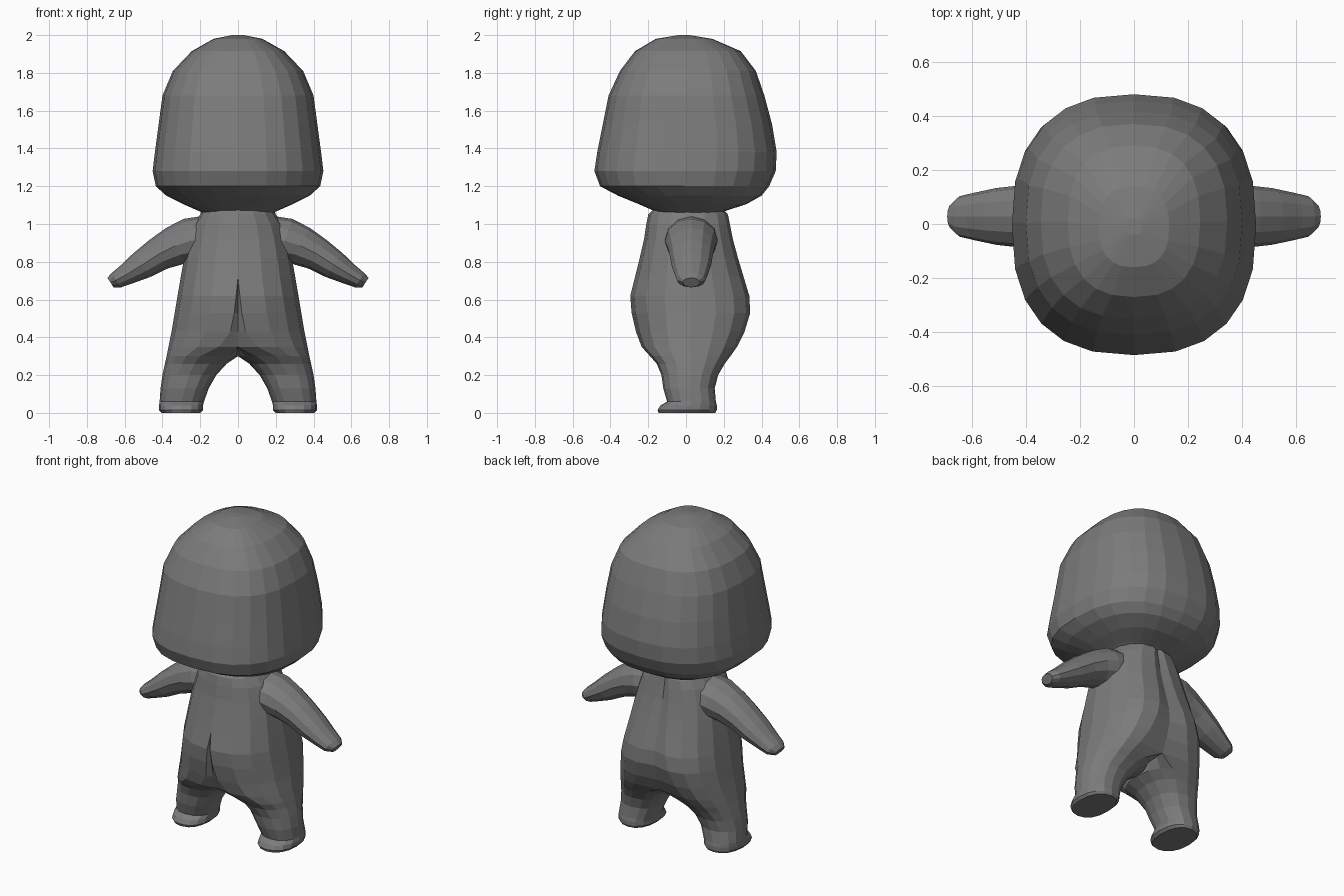
import bpy, bmesh, math
from mathutils import Vector

grey = bpy.data.materials.new("dark_grey")
grey.diffuse_color = (0.2, 0.2, 0.2, 1)


def spow(v, e):
    return math.copysign(abs(v) ** e, v) if abs(v) > 1e-6 else 0.0


def loft(name, rings, mirror=False):
    """Skin a stack of equal-length closed rings, capping both ends."""
    bm = bmesh.new()
    rows = [[bm.verts.new(p) for p in r] for r in rings]
    n = len(rows[0])
    for a, b in zip(rows, rows[1:]):
        for i in range(n):
            j = (i + 1) % n
            bm.faces.new((a[i], a[j], b[j], b[i]))
    bm.faces.new(rows[0][::-1])
    bm.faces.new(rows[-1])
    # open the faces lying on the mirror plane
    inner = [f for f in bm.faces if all(abs(v.co.x) < 1e-5 for v in f.verts)]
    bmesh.ops.delete(bm, geom=inner, context='FACES')
    bmesh.ops.remove_doubles(bm, verts=bm.verts, dist=0.0005)
    bmesh.ops.recalc_face_normals(bm, faces=bm.faces)
    me = bpy.data.meshes.new(name)
    bm.to_mesh(me)
    bm.free()
    me.materials.append(grey)
    ob = bpy.data.objects.new(name, me)
    bpy.context.collection.objects.link(ob)
    if mirror:
        m = ob.modifiers.new("mirror", 'MIRROR')
        m.use_clip = True
        m.merge_threshold = 0.001
    return ob


# Head: rounded-square rings (z, half width, front y, back y)
head = [
    (1.05, 0.17, -0.15, 0.17), (1.07, 0.21, -0.17, 0.21), (1.105, 0.29, -0.25, 0.32),
    (1.15, 0.38, -0.36, 0.40), (1.20, 0.435, -0.455, 0.44), (1.28, 0.452, -0.485, 0.475),
    (1.38, 0.44, -0.47, 0.48), (1.53, 0.42, -0.44, 0.455), (1.68, 0.40, -0.41, 0.415),
    (1.81, 0.345, -0.35, 0.37), (1.915, 0.245, -0.27, 0.29), (1.98, 0.13, -0.16, 0.14),
    (2.0, 0.03, -0.04, 0.02),
]


def head_ring(z, w, f, b, n=24):
    out = []
    for i in range(n):
        t = 2 * math.pi * i / n
        x, y = spow(math.cos(t), 0.8), spow(math.sin(t), 0.8)
        out.append((w * x, (f + b) / 2 + (b - f) / 2 * y, z))
    return out


loft("head", [head_ring(*r) for r in head])

# Half body from sole to neck:
# (z, outer x, inner x, crest x front, crest x back, front y, back y, inner roundness)
body = [
    (0.00, 0.405, 0.20, 0.30, 0.30, -0.145, 0.155, 0.8),
    (0.015, 0.418, 0.185, 0.30, 0.30, -0.15, 0.163, 0.8),
    (0.04, 0.418, 0.185, 0.30, 0.30, -0.135, 0.163, 0.8),
    (0.06, 0.415, 0.18, 0.30, 0.30, -0.10, 0.158, 0.8),
    (0.13, 0.41, 0.155, 0.28, 0.28, -0.12, 0.152, 0.8),
    (0.20, 0.40, 0.115, 0.26, 0.26, -0.13, 0.17, 0.8),
    (0.26, 0.387, 0.06, 0.23, 0.23, -0.155, 0.205, 0.8),
    (0.30, 0.378, 0.0, 0.20, 0.21, -0.19, 0.235, 0.7),
    (0.35, 0.368, 0.0, 0.10, 0.18, -0.235, 0.27, 0.0),
    (0.43, 0.352, 0.0, 0.04, 0.14, -0.265, 0.31, 0.0),
    (0.53, 0.335, 0.0, 0.02, 0.11, -0.288, 0.34, 0.0),
    (0.62, 0.32, 0.0, 0.01, 0.09, -0.295, 0.335, 0.0),
    (0.72, 0.303, 0.0, 0.0, 0.07, -0.27, 0.305, 0.0),
    (0.82, 0.285, 0.0, 0.0, 0.06, -0.245, 0.275, 0.0),
    (0.92, 0.262, 0.0, 0.0, 0.05, -0.222, 0.248, 0.0),
    (1.00, 0.235, 0.0, 0.0, 0.04, -0.21, 0.232, 0.0),
    (1.05, 0.20, 0.0, 0.0, 0.03, -0.20, 0.222, 0.0),
    (1.10, 0.18, 0.0, 0.0, 0.02, -0.15, 0.18, 0.0),
]


def body_ring(z, xo, xi, cf, cb, f, b, p, n=16):
    out = []
    for i in range(n):
        t = -math.pi / 2 + 2 * math.pi * i / n
        c, s = math.cos(t), math.sin(t)
        crest = cf if s < -1e-6 else cb
        mid = (f + b) / 2
        y = mid + (b - f) / 2 * spow(s, 0.9)
        if i <= n // 2:
            x = crest + (xo - crest) * spow(c, 0.9)
        else:
            x = crest + (xi - crest) * abs(c) ** p
        out.append((x, y, z))
    return out


loft("body", [body_ring(*r) for r in body], mirror=True)

# Arm along a drooping path: (x, z, thickness radius, depth radius, tilt in degrees)
arm = [
    (0.13, 0.925, 0.125, 0.14, 5), (0.25, 0.91, 0.123, 0.14, 18),
    (0.33, 0.885, 0.107, 0.127, 28), (0.42, 0.84, 0.09, 0.115, 34),
    (0.51, 0.782, 0.077, 0.105, 35), (0.59, 0.733, 0.057, 0.088, 34),
    (0.645, 0.702, 0.045, 0.075, 33), (0.675, 0.69, 0.03, 0.045, 33),
]


def arm_ring(x, z, r, d, tilt, n=12):
    a = math.radians(tilt)
    up = Vector((math.sin(a), 0, math.cos(a)))
    out = []
    for i in range(n):
        t = 2 * math.pi * i / n
        out.append(Vector((x, 0.028, z)) + up * r * math.sin(t)
                   + Vector((0, d * math.cos(t), 0)))
    return out


loft("arms", [arm_ring(*r) for r in arm], mirror=True)
